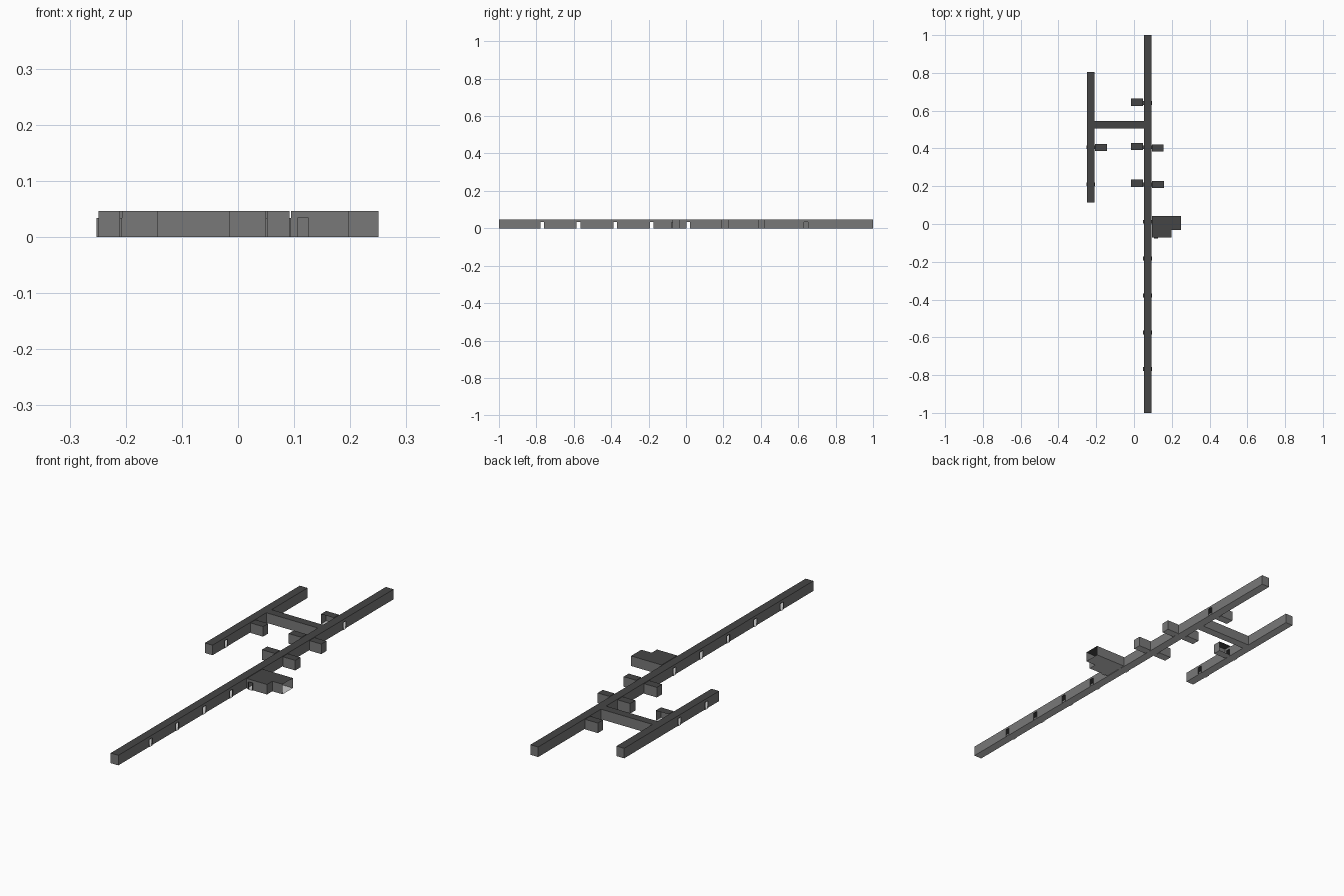
import bpy
import bmesh
from mathutils import Vector

if "Cube" in bpy.data.objects:
    bpy.data.objects.remove(bpy.data.objects["Cube"])

H, DH, HW = 0.046, 0.034, 0.01   # ceiling height, door height, half door width
E0, E1 = 0.052, 0.0915           # main corridor walls
W0, W1 = -0.249, -0.21           # west corridor walls
T = 0.0032                       # doorway depth

# Materials: wall, ceiling, floor
mats = []
for name, v in (("wall", 0.19), ("ceiling", 0.06), ("floor", 0.65)):
    m = bpy.data.materials.new(name)
    m.diffuse_color = (v, v, v, 1)
    m.use_nodes = True
    m.node_tree.nodes["Principled BSDF"].inputs["Base Color"].default_value = m.diffuse_color
    mats.append(m)

# Doorways as (start, end) points; each end cuts a hole in any wall it touches
doors = []
for y in (-0.768, -0.575, -0.378, -0.183, 0.012, 0.209, 0.406, 0.641):
    doors += [((E0, y), (E0 - T, y)), ((E1, y), (E1 + T, y))]
for y in (0.21, 0.406):
    doors += [((W0, y), (W0 - T, y)), ((W1, y), (W1 + T, y))]
doors.append(((0.116, -0.072), (0.116, -0.077)))
doors = [(Vector(a), Vector(b)) for a, b in doors]


def finish(name, bm):
    bmesh.ops.remove_doubles(bm, verts=bm.verts, dist=1e-5)
    bm.normal_update()
    # Colour by whether the face is a wall, ceiling or floor
    for f in bm.faces:
        if abs(f.normal.z) > 0.5:
            f.material_index = 1 if f.calc_center_median().z > 0.01 else 2
    mesh = bpy.data.meshes.new(name)
    bm.to_mesh(mesh)
    bm.free()
    for m in mats:
        mesh.materials.append(m)
    bpy.context.collection.objects.link(bpy.data.objects.new(name, mesh))


def face(bm, pts):
    bm.faces.new([bm.verts.new(p) for p in pts])


def panel(bm, p, q, z0, z1):
    face(bm, [(*p, z0), (*q, z0), (*q, z1), (*p, z1)])


def shell(name, outline, open_edges=()):
    """Hollow room from a counter-clockwise plan, with door holes."""
    bm = bmesh.new()
    pts = [Vector(p) for p in outline]
    face(bm, [(*p, H) for p in pts])
    face(bm, [(*p, 0) for p in reversed(pts)])
    for i, p in enumerate(pts):
        if i in open_edges:
            continue
        q = pts[(i + 1) % len(pts)]
        d = (q - p).normalized()
        length = (q - p).length
        holes = []
        for end in [e for pair in doors for e in pair]:
            r = end - p
            t = r.dot(d)
            if abs(r.x * d.y - r.y * d.x) < 1e-4 and HW < t < length - HW:
                holes.append(t)
        last = 0
        for t in sorted(holes):
            panel(bm, p + d * last, p + d * (t - HW), 0, H)
            panel(bm, p + d * (t - HW), p + d * (t + HW), DH, H)
            last = t + HW
        panel(bm, p + d * last, q, 0, H)
    finish(name, bm)


def room(name, x0, x1, y0, y1, open_edges=()):
    shell(name, [(x0, y0), (x1, y0), (x1, y1), (x0, y1)], open_edges)


# Linked corridors
shell("corridors", [
    (E0, -1), (E1, -1), (E1, 1), (E0, 1), (E0, 0.544), (W1, 0.544),
    (W1, 0.805), (W0, 0.805), (W0, 0.115), (W1, 0.115), (W1, 0.506), (E0, 0.506)])

# Stepped large room, open at its east end
X = E1 + T
shell("large_room", [(X, -0.072), (0.198, -0.072), (0.198, -0.033),
                     (0.25, -0.033), (0.25, 0.042), (X, 0.042)], (3,))

# Small side rooms
L = E0 - T
room("inner_room_south", -0.016, L, 0.197, 0.235)
room("inner_room_middle", -0.016, L, 0.391, 0.429)
room("inner_room_north", -0.016, L, 0.626, 0.664, (0,))
room("east_room_south", X, 0.158, 0.19, 0.227)
room("east_room_north", X, 0.155, 0.384, 0.421)
room("west_room", W1 + T, -0.143, 0.386, 0.424, (2,))

# Doorway tunnels
bm = bmesh.new()
for a, b in doors:
    d = (b - a).normalized()
    s = Vector((-d.y, d.x)) * HW
    panel(bm, a - s, b - s, 0, DH)
    panel(bm, b + s, a + s, 0, DH)
    for z, ring in ((DH, (a - s, b - s, b + s, a + s)), (0, (a + s, b + s, b - s, a - s))):
        face(bm, [(*p, z) for p in ring])
finish("doorways", bm)
